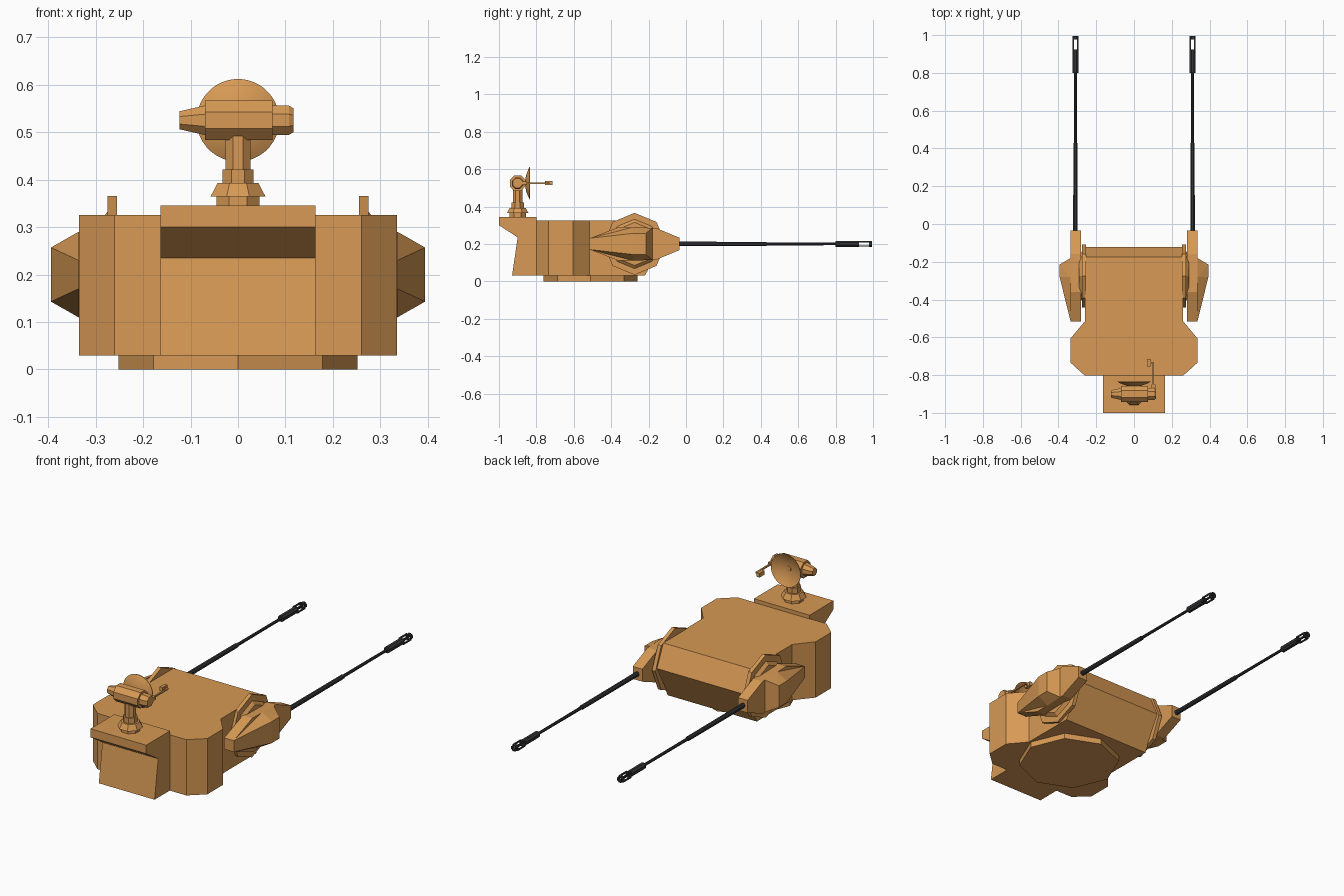
import bpy, bmesh, math
from mathutils import Vector, Matrix

if "Cube" in bpy.data.objects:
    bpy.data.objects.remove(bpy.data.objects["Cube"])

def material(name, col):
    m = bpy.data.materials.new(name)
    m.diffuse_color = (*col, 1)
    m.use_nodes = True
    m.node_tree.nodes["Principled BSDF"].inputs["Base Color"].default_value = m.diffuse_color
    return m

PAINT = material("tan_paint", (0.68, 0.32, 0.09))
STEEL = material("dark_steel", (0.035, 0.035, 0.04))

def finish(bm, name, mat=PAINT):
    bmesh.ops.recalc_face_normals(bm, faces=bm.faces)
    me = bpy.data.meshes.new(name)
    bm.to_mesh(me)
    bm.free()
    me.materials.append(mat)
    ob = bpy.data.objects.new(name, me)
    bpy.context.collection.objects.link(ob)
    return ob

def prism(pts, vec):
    """Closed polygon of 3D points, extruded along vec."""
    bm = bmesh.new()
    f = bm.faces.new([bm.verts.new(p) for p in pts])
    r = bmesh.ops.extrude_face_region(bm, geom=[f])
    bmesh.ops.translate(bm, vec=vec, verts=[v for v in r["geom"] if isinstance(v, bmesh.types.BMVert)])
    return bm

def hull(pts, name):
    bm = bmesh.new()
    for p in pts:
        bm.verts.new(p)
    bmesh.ops.convex_hull(bm, input=bm.verts)
    bmesh.ops.dissolve_limit(bm, angle_limit=0.02, verts=bm.verts, edges=bm.edges)
    return finish(bm, name)

def lathe(profile, name, axis, origin, n=8, turn=0.5, mat=PAINT, closed=False):
    """Turned part: profile of (radius, height) along axis, n sides."""
    bm = bmesh.new()
    q = Vector((0, 0, 1)).rotation_difference(Vector(axis))
    rings = []
    for r, h in profile:
        ring = []
        for i in range(n):
            a = math.tau * (i + turn) / n
            ring.append(bm.verts.new(Vector(origin) + q @ Vector((r * math.cos(a), r * math.sin(a), h))))
        rings.append(ring)
    pairs = list(zip(rings, rings[1:])) + ([(rings[-1], rings[0])] if closed else [])
    for a, b in pairs:
        for i in range(n):
            j = (i + 1) % n
            bm.faces.new((a[i], a[j], b[j], b[i]))
    if not closed:
        bm.faces.new(rings[0])
        bm.faces.new(rings[-1])
    return finish(bm, name, mat)

def box(lo, hi, name, mat=PAINT):
    pts = [(lo[0], lo[1], lo[2]), (hi[0], lo[1], lo[2]), (hi[0], hi[1], lo[2]), (lo[0], hi[1], lo[2])]
    return finish(prism(pts, (0, 0, hi[2] - lo[2])), name, mat)

# Turret body: plan outline extruded, then nose cut by two slopes
half = [(0.26, -0.122), (0.26, -0.515), (0.335, -0.605), (0.335, -0.735), (0.26, -0.803)]
outline = half + [(-x, y) for x, y in reversed(half)]
bm = prism([(x, y, 0.03) for x, y in outline], (0, 0, 0.295))
for (y0, z0), (y1, z1) in [((-0.175, 0.325), (-0.122, 0.21)), ((-0.122, 0.21), (-0.22, 0.03))]:
    bmesh.ops.bisect_plane(bm, geom=bm.verts[:] + bm.edges[:] + bm.faces[:], dist=1e-5,
                           plane_co=(0, y0, z0), plane_no=(0, z0 - z1, y1 - y0), clear_outer=True)
    bmesh.ops.holes_fill(bm, edges=[e for e in bm.edges if e.is_boundary])
finish(bm, "turret_body")

# Rear equipment box with overhanging shelf
prof = [(-1, 0.345), (-0.8, 0.345), (-0.8, 0.03), (-0.93, 0.03), (-0.9, 0.235), (-1, 0.30)]
finish(prism([(-0.163, y, z) for y, z in prof], (0.326, 0, 0)), "equipment_box")

# Turret ring
lathe([(0.252, 0), (0.252, 0.03)], "turret_ring", (0, 0, 1), (0, -0.51, 0), turn=0)

# Gun mounts on both sides
GY, GZ, GX = -0.275, 0.2, 0.31
for s, side in ((-1, "left"), (1, "right")):
    lathe([(0.166, 0.255), (0.166, 0.275), (0.132, 0.275), (0.115, 0.29)],
          side + "_trunnion_disc", (s, 0, 0), (0, GY, GZ), turn=0)
    slab = [(-0.515, 0.03), (-0.36, 0.09), (-0.16, 0.085), (-0.035, 0.033)]
    hull([(s * x, y, GZ + k * h) for x in (0.28, 0.336) for y, h in slab for k in (-1, 1)], side + "_gun_housing")
    base = [(0.336, -0.515, 0.03), (0.336, -0.28, 0.09), (0.336, -0.18, 0.085),
            (0.394, -0.28, 0.057), (0.394, -0.215, 0.057)]
    hull([(s * x, y, GZ + k * h) for x, y, h in base for k in (-1, 1)], side + "_side_blister")

    # Barrel with stepped taper
    lathe([(0.013, -0.05), (0.012, 0.43), (0.0085, 0.43), (0.0075, 0.81)],
          side + "_barrel", (0, 1, 0), (s * GX, 0, GZ), mat=STEEL)
    # Muzzle device: block, four prongs and end frame
    lathe([(0.0175, 0.80), (0.0175, 0.925)], side + "_muzzle_block", (0, 1, 0), (s * GX, 0, GZ), mat=STEEL)
    for i in (-1, 1):
        for k in (-1, 1):
            c = (s * GX + i * 0.0115, 0.92, GZ + k * 0.0115)
            box((c[0] - 0.0035, 0.92, c[2] - 0.0035), (c[0] + 0.0035, 0.985, c[2] + 0.0035),
                side + "_muzzle_prong", STEEL)
    lathe([(0.0175, 0.978), (0.0175, 0.995), (0.011, 0.995), (0.011, 0.978)],
          side + "_muzzle_ring", (0, 1, 0), (s * GX, 0, GZ), mat=STEEL, closed=True)

# Radar mast
MY, RZ = -0.9, 0.525
k = 1 / math.cos(math.pi / 8)
lathe([(r * k, z) for r, z in [(0.045, 0.34), (0.045, 0.364), (0.058, 0.364), (0.043, 0.393),
                               (0.033, 0.393), (0.033, 0.421), (0.026, 0.421), (0.026, 0.51)]],
      "radar_mast", (0, 0, 1), (0, MY, 0))

# Radar drum across the mast
lathe([(r * k, x) for r, x in [(0.019, -0.123), (0.031, -0.07), (0.042, -0.07), (0.042, 0.073),
                               (0.031, 0.073), (0.031, 0.107), (0.025, 0.117)]],
      "radar_drum", (1, 0, 0), (0, MY, RZ))

# Radar dish: thin curved shell and its hub
bowl = [(0.001 + 0.086 * t, 0.024 * t * t) for t in [i / 8 for i in range(9)]]
shell = bowl + [(r, h + 0.003) for r, h in reversed(bowl)]
dish = lathe(shell, "radar_dish", (0, 1, 0), (0, -0.86, RZ), n=40, closed=True)
bpy.context.view_layer.objects.active = dish
dish.select_set(True)
bpy.ops.object.shade_smooth_by_angle(angle=math.radians(35))
lathe([(0.022, -0.89), (0.015, -0.855)], "dish_hub", (0, 1, 0), (0, 0, RZ))

# Feed horn on a side arm
box((0.092, -0.88, RZ - 0.008), (0.114, -0.85, RZ + 0.008), "feed_arm_bracket")
box((0.097, -0.86, RZ - 0.004), (0.105, -0.73, RZ + 0.004), "feed_arm")
box((0.085, -0.738, RZ - 0.004), (0.105, -0.73, RZ + 0.004), "feed_crossbar")
box((0.07, -0.755, RZ - 0.011), (0.088, -0.715, RZ + 0.011), "feed_horn")
